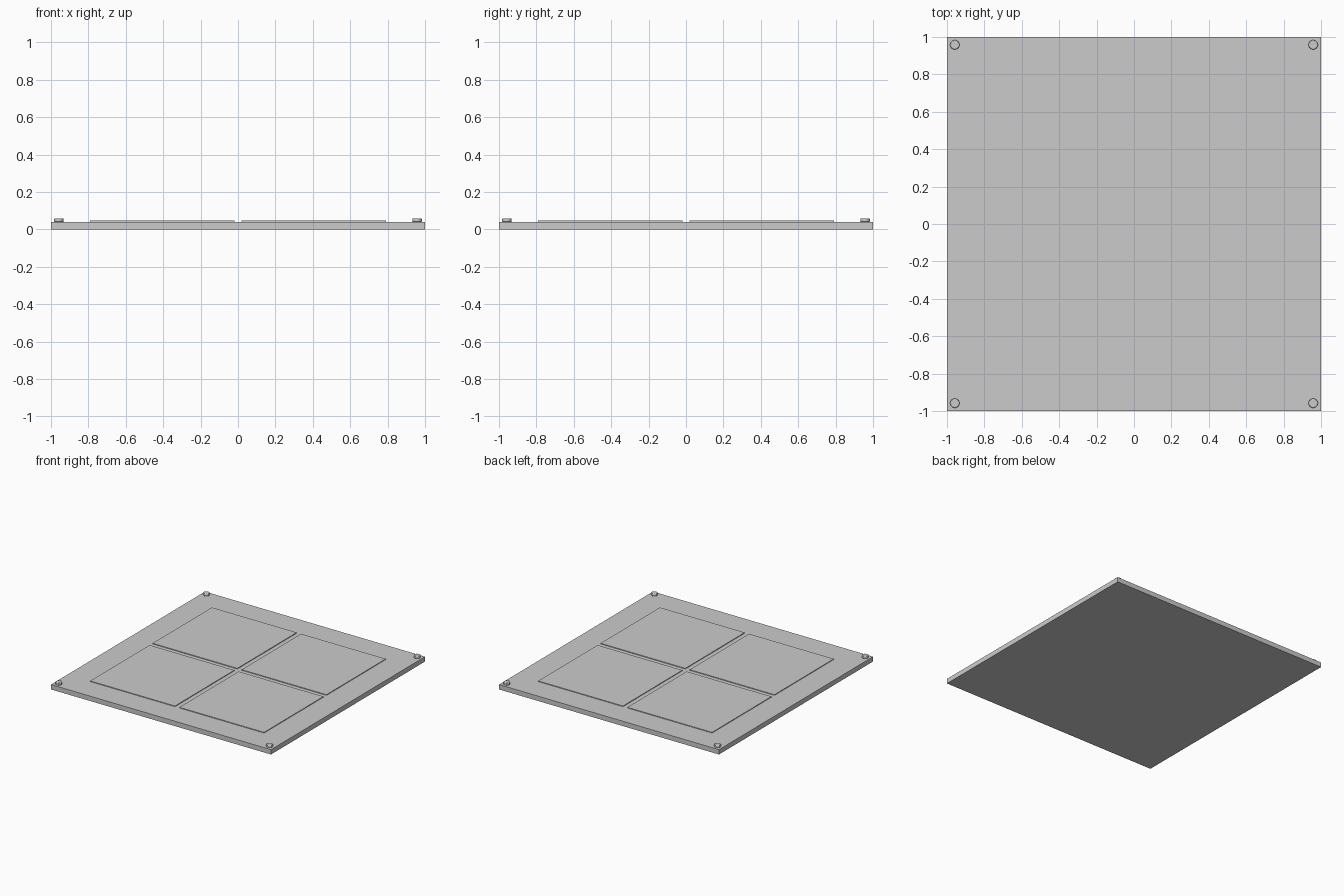
import bpy

if "Cube" in bpy.data.objects:
    bpy.data.objects.remove(bpy.data.objects["Cube"])


def box(name, x, y, z0, sx, sy, sz):
    bpy.ops.mesh.primitive_cube_add(size=1, location=(x, y, z0 + sz / 2))
    ob = bpy.context.object
    ob.name = name
    ob.scale = (sx, sy, sz)
    bpy.ops.object.transform_apply(location=False, rotation=False, scale=True)
    return ob


def stud(name, x, y):
    bpy.ops.mesh.primitive_cylinder_add(vertices=32, radius=0.025, depth=0.02,
                                        location=(x, y, 0.049))
    ob = bpy.context.object
    ob.name = name
    bevel = ob.modifiers.new("rounded_rim", 'BEVEL')
    bevel.width = 0.004
    bevel.segments = 2
    bpy.ops.object.shade_smooth_by_angle()


# Square base plate
box("base_plate", 0, 0, 0, 2, 2, 0.04)

# Four thin raised panels and four corner studs
for side_x, sx in (("left", -1), ("right", 1)):
    for side_y, sy in (("front", -1), ("back", 1)):
        box(f"panel_{side_y}_{side_x}", sx * 0.405, sy * 0.405, 0.038, 0.77, 0.77, 0.008)
        stud(f"corner_stud_{side_y}_{side_x}", sx * 0.958, sy * 0.958)
